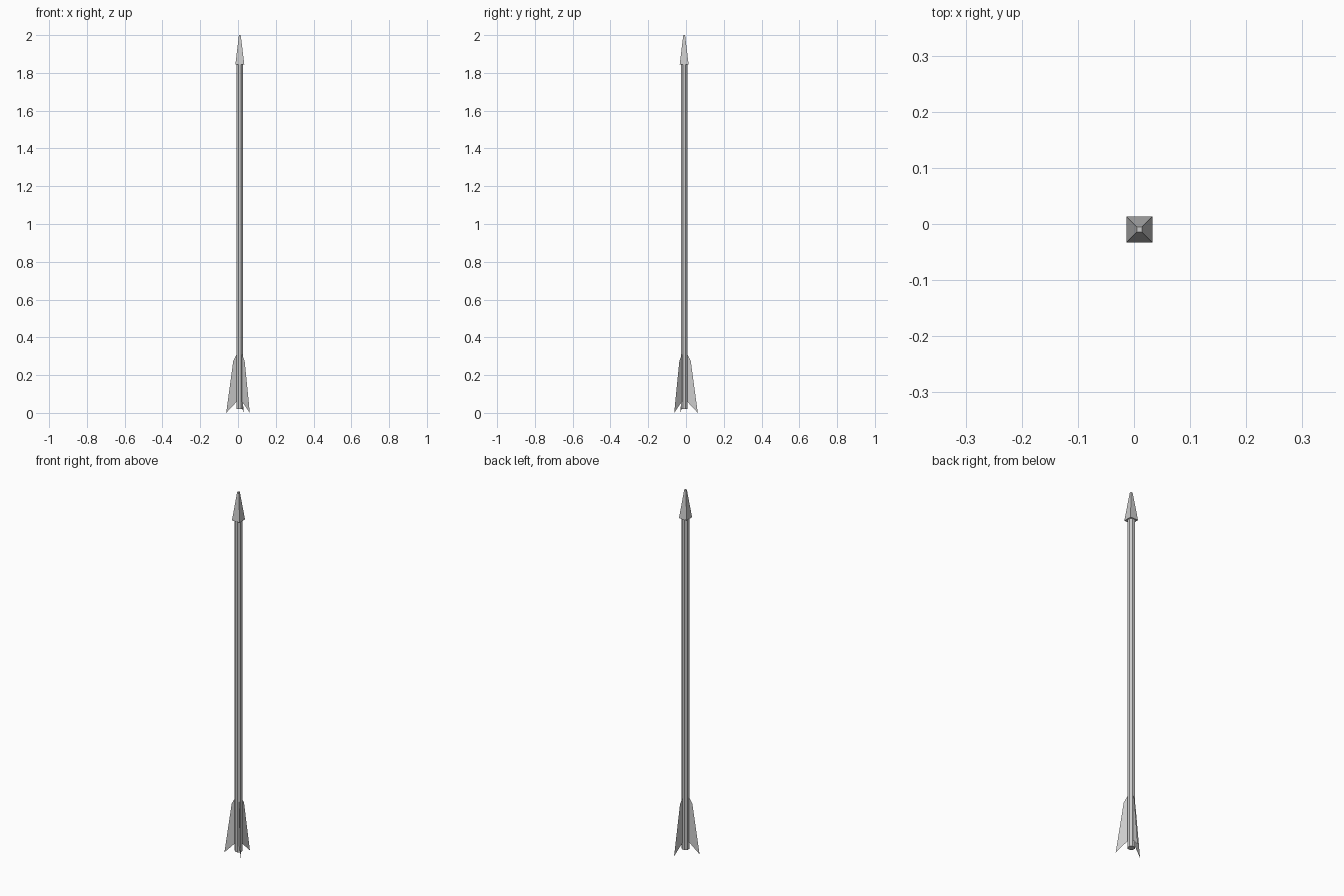
import bpy, math

if "Cube" in bpy.data.objects:
    bpy.data.objects.remove(bpy.data.objects["Cube"])

CX, CY = 0.0097, -0.0097   # shaft axis; the three fins balance around the origin


def make(name, verts, faces):
    mesh = bpy.data.meshes.new(name)
    mesh.from_pydata(verts, [], faces)
    obj = bpy.data.objects.new(name, mesh)
    bpy.context.collection.objects.link(obj)
    return obj


# Octagonal shaft
Z0, Z1 = 0.02, 1.85
bpy.ops.mesh.primitive_cylinder_add(vertices=8, radius=0.0195, depth=Z1 - Z0,
                                    location=(CX, CY, (Z0 + Z1) / 2),
                                    rotation=(0, 0, math.radians(22.5)))
bpy.context.object.name = "shaft"

# Square tapered head with a small blunt tip
HB = 1.845
bpy.ops.mesh.primitive_cone_add(vertices=4, radius1=0.0235 * math.sqrt(2),
                                radius2=0.0047 * math.sqrt(2), depth=2 - HB,
                                location=(CX, CY, (2 + HB) / 2),
                                rotation=(0, 0, math.radians(45)))
bpy.context.object.name = "arrow_head"

# Three flat fins, 120 degrees apart: (distance from axis, height)
profile = [(0.012, 0.32), (0.036, 0.275), (0.0747, 0.0), (0.012, 0.065)]
for i in range(3):
    a = math.radians(-45 + 120 * i)
    make(f"fin_{i + 1}",
         [(CX + r * math.cos(a), CY + r * math.sin(a), z) for r, z in profile],
         [(0, 1, 2, 3)])
